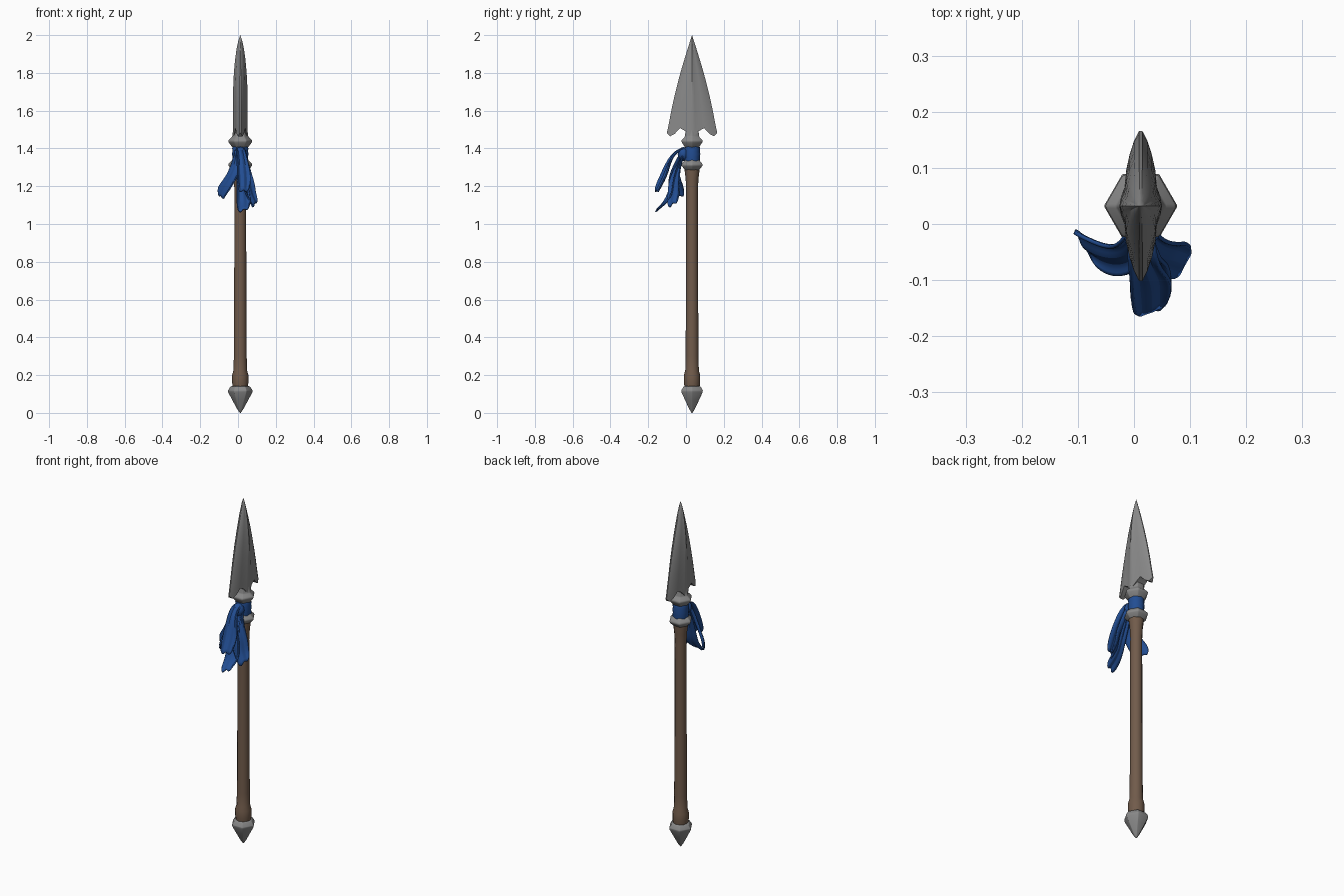
import bpy, bmesh, math
from mathutils import Vector

if "Cube" in bpy.data.objects:
    bpy.data.objects.remove(bpy.data.objects["Cube"])

CX, CY = 0.012, 0.032   # axis of the shaft


def material(name, rgb):
    m = bpy.data.materials.new(name)
    m.diffuse_color = (*rgb, 1)
    m.use_nodes = True
    m.node_tree.nodes["Principled BSDF"].inputs["Base Color"].default_value = m.diffuse_color
    return m


STEEL = material("steel_grey", (0.25, 0.25, 0.25))
WOOD = material("wood_brown", (0.165, 0.105, 0.07))
CLOTH = material("cloth_blue", (0.016, 0.075, 0.29))


def finish(name, bm, mat, angle=35):
    bmesh.ops.remove_doubles(bm, verts=bm.verts, dist=1e-5)
    bmesh.ops.recalc_face_normals(bm, faces=bm.faces)
    me = bpy.data.meshes.new(name)
    bm.to_mesh(me)
    bm.free()
    me.materials.append(mat)
    ob = bpy.data.objects.new(name, me)
    bpy.context.collection.objects.link(ob)
    bpy.ops.object.select_all(action='DESELECT')
    ob.select_set(True)
    bpy.context.view_layer.objects.active = ob
    bpy.ops.object.shade_smooth_by_angle(angle=math.radians(angle))
    return ob


def lathe(name, profile, sides, mat, bevel=0, angle=35):
    """Turned part from (radius, z) pairs; a vertex points along +x."""
    bm = bmesh.new()
    rings = []
    for r, z in profile:
        rings.append([bm.verts.new((CX + r * math.cos(2 * math.pi * i / sides),
                                    CY + r * math.sin(2 * math.pi * i / sides), z))
                      for i in range(sides)])
    for a, b in zip(rings, rings[1:]):
        for i in range(sides):
            j = (i + 1) % sides
            bm.faces.new((a[i], a[j], b[j], b[i]))
    bm.faces.new(rings[0])
    bm.faces.new(rings[-1])
    ob = finish(name, bm, mat, angle)
    if bevel:
        mod = ob.modifiers.new("soft_edges", 'BEVEL')
        mod.width, mod.segments = bevel, 2
    return ob


def interp(table, x):
    for (x0, y0), (x1, y1) in zip(table, table[1:]):
        if x <= x1:
            return y0 + (y1 - y0) * max(0, (x - x0) / (x1 - x0))
    return table[-1][1]


# Wooden shaft with thicker grip at the foot and a flare at the top
lathe("shaft", [(0.039, 0.13), (0.043, 0.16), (0.043, 0.20), (0.036, 0.225), (0.034, 0.30),
                (0.032, 0.7), (0.031, 1.18), (0.034, 1.24), (0.039, 1.28), (0.039, 1.31)], 12, WOOD)

# Steel fittings, six sided
lathe("foot_spike", [(0.003, 0.0), (0.018, 0.022), (0.045, 0.072), (0.064, 0.108),
                     (0.066, 0.118), (0.052, 0.14), (0.040, 0.142)], 6, STEEL, 0.004, 65)
lathe("lower_collar", [(0.042, 1.285), (0.064, 1.308), (0.064, 1.318), (0.042, 1.34)],
      6, STEEL, 0.004, 65)
lathe("upper_collar", [(0.042, 1.405), (0.064, 1.434), (0.064, 1.444), (0.044, 1.462),
                       (0.040, 1.49), (0.036, 1.53)], 6, STEEL, 0.004, 65)

# Spear blade: columns across the width (u, bottom z, half thickness), rows up to the tip
HALF = [(1.0, 1.482, 0.003), (0.87, 1.464, 0.012), (0.68, 1.478, 0.020), (0.5, 1.508, 0.026),
        (0.25, 1.49, 0.029), (0.13, 1.47, 0.035), (0.0, 1.455, 0.038)]
COLS = [(-u, z, t) for u, z, t in HALF] + HALF[-2::-1]
WIDTH = [(1.45, 0.133), (1.48, 0.134), (1.52, 0.125), (1.6, 0.110), (1.7, 0.088), (1.8, 0.062),
         (1.9, 0.032), (1.96, 0.013), (2.0, 0.0)]
THICK = [(1.45, 1.0), (1.72, 1.0), (1.82, 0.86), (1.9, 0.64), (1.96, 0.36), (2.0, 0.0)]
ROWS = [0, 0.05, 0.12, 0.24, 0.38, 0.52, 0.64, 0.76, 0.86, 0.94, 1]
bm = bmesh.new()
sheets = []
for side in (1, -1):
    grid = [[bm.verts.new((CX + side * th * interp(THICK, z0 + (2 - z0) * t),
                           CY + u * interp(WIDTH, z0 + (2 - z0) * t),
                           z0 + (2 - z0) * t)) for u, z0, th in COLS] for t in ROWS]
    sheets.append(grid)
    for a, b in zip(grid, grid[1:]):
        for i in range(len(COLS) - 1):
            bm.faces.new((a[i], a[i + 1], b[i + 1], b[i]))
p, q = sheets
for i in range(len(COLS) - 1):                 # underside
    bm.faces.new((p[0][i], p[0][i + 1], q[0][i + 1], q[0][i]))
for c in (0, -1):                              # cutting edges
    for r in range(len(ROWS) - 1):
        bm.faces.new((p[r][c], p[r + 1][c], q[r + 1][c], q[r][c]))
bmesh.ops.dissolve_degenerate(bm, dist=1e-5, edges=bm.edges)
finish("blade", bm, STEEL, 30)

# Cloth band wound round the neck
lathe("cloth_band", [(0.040, 1.325), (0.043, 1.335), (0.041, 1.355), (0.044, 1.37),
                     (0.041, 1.385), (0.043, 1.40), (0.039, 1.412)], 12, CLOTH)

# Knot at the front
bm = bmesh.new()
bmesh.ops.create_icosphere(bm, subdivisions=2, radius=1)
for v in bm.verts:
    v.co = Vector((CX + 0.034 * v.co.x, -0.014 + 0.03 * v.co.y, 1.37 + 0.038 * v.co.z))
finish("cloth_knot", bm, CLOTH)


def tail(name, path, fold):
    """Hanging strip: each path entry is (centre, half-width vector); zigzag folds across."""
    bm = bmesh.new()
    rows = []
    for k, (c, w) in enumerate(path):
        c, w = Vector(c), Vector(w)
        nxt, prv = path[min(k + 1, len(path) - 1)][0], path[max(k - 1, 0)][0]
        n = w.cross(Vector(nxt) - Vector(prv)).normalized()
        down = (Vector(nxt) - Vector(prv)).normalized()
        ragged = 0.014 if k == len(path) - 1 else 0
        rows.append([bm.verts.new(c + w * s + n * fold * (1 if i % 2 else -1)
                                  + down * ragged * (1 if i % 2 else -1))
                     for i, s in enumerate((-1, -0.5, 0, 0.5, 1))])
    for a, b in zip(rows, rows[1:]):
        for i in range(4):
            bm.faces.new((a[i], a[i + 1], b[i + 1], b[i]))
    ob = finish(name, bm, CLOTH, 60)
    sub = ob.modifiers.new("smooth", 'SUBSURF')
    sub.levels = sub.render_levels = 2
    sol = ob.modifiers.new("thickness", 'SOLIDIFY')
    sol.thickness, sol.offset = 0.007, 0


tail("left_tail", [((0.005, -0.015, 1.39), (0.02, 0, 0)),
                   ((-0.005, -0.05, 1.31), (0.028, -0.01, 0)),
                   ((-0.035, -0.06, 1.24), (0.03, -0.03, 0)),
                   ((-0.07, -0.05, 1.19), (0.03, -0.038, -0.01)),
                   ((-0.09, -0.035, 1.145), (0.018, -0.03, -0.012))], 0.007)
tail("front_tail", [((0.012, -0.01, 1.40), (0.022, 0, 0)),
                    ((0.015, -0.065, 1.375), (0.024, 0, 0)),
                    ((0.025, -0.095, 1.31), (0.03, 0.01, 0)),
                    ((0.03, -0.115, 1.25), (0.036, 0.016, 0)),
                    ((0.03, -0.155, 1.175), (0.03, 0.012, 0))], 0.008)
tail("right_tail", [((0.02, -0.01, 1.38), (0.018, 0, 0)),
                    ((0.03, -0.04, 1.30), (0.028, 0.01, 0)),
                    ((0.05, -0.06, 1.22), (0.034, 0.03, 0)),
                    ((0.062, -0.06, 1.16), (0.026, 0.03, 0)),
                    ((0.09, -0.07, 1.105), (0.016, 0.03, 0.02))], 0.007)
tail("low_tail", [((0.015, -0.02, 1.35), (0.018, 0, 0)),
                  ((0.02, -0.06, 1.25), (0.026, 0, 0)),
                  ((0.025, -0.075, 1.17), (0.032, 0.01, 0)),
                  ((0.03, -0.10, 1.115), (0.036, 0.012, 0.005)),
                  ((0.03, -0.155, 1.075), (0.032, 0.008, 0.012))], 0.007)
